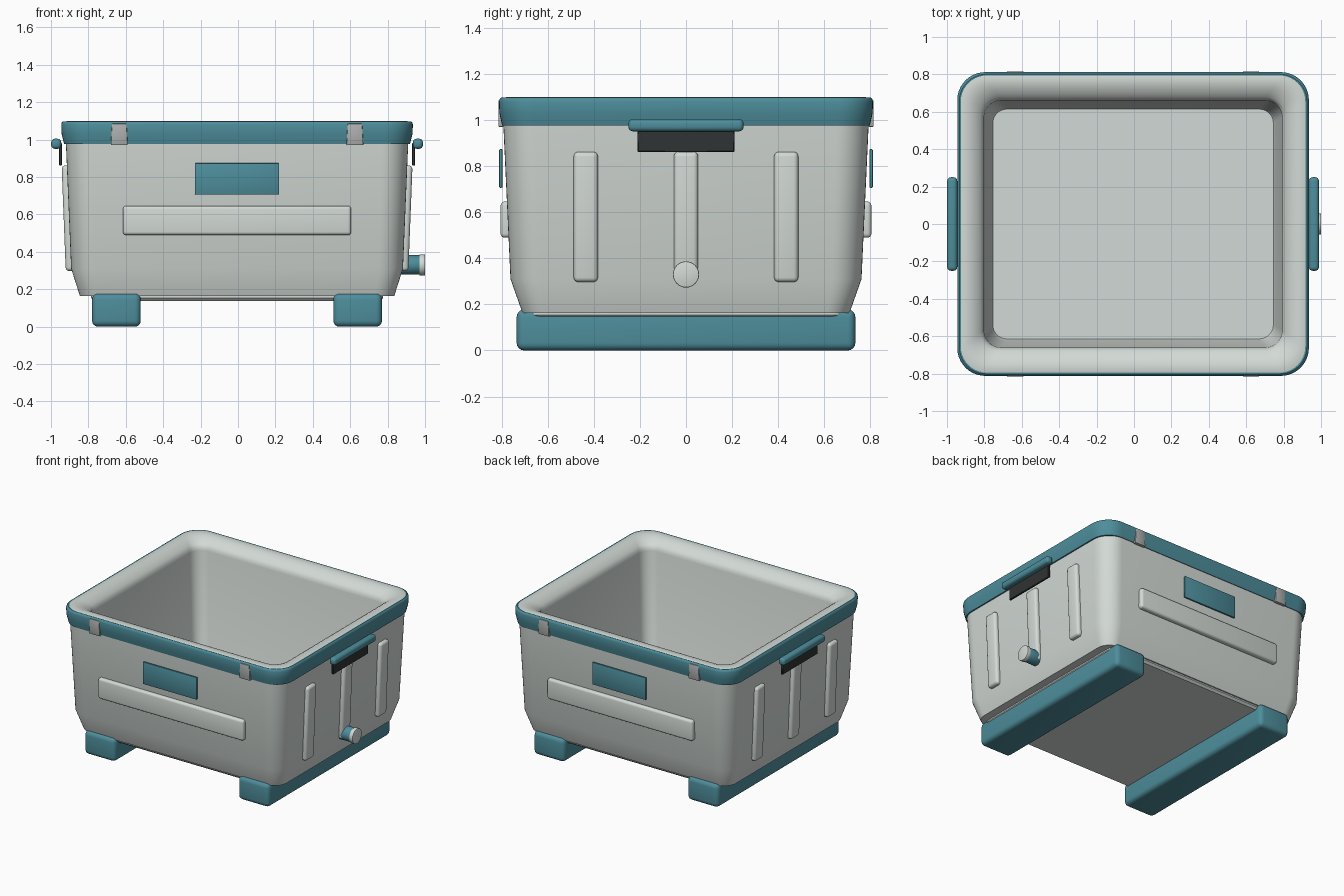
import bpy, bmesh, math
from mathutils import Matrix

if "Cube" in bpy.data.objects:
    bpy.data.objects.remove(bpy.data.objects["Cube"])

CX = -0.005  # the drain tap pushes the tub slightly off centre


def material(name, rgb):
    m = bpy.data.materials.new(name)
    m.diffuse_color = (*rgb, 1)
    m.use_nodes = True
    m.node_tree.nodes["Principled BSDF"].inputs["Base Color"].default_value = m.diffuse_color
    return m


TEAL = material("teal", (0.075, 0.27, 0.33))
SHELL = material("pale_grey", (0.65, 0.70, 0.67))
DARK = material("dark_grey", (0.03, 0.033, 0.033))
STEEL = material("latch_grey", (0.42, 0.43, 0.43))


def finish(bm, name, mat, matrix, angle=40):
    bmesh.ops.recalc_face_normals(bm, faces=bm.faces)
    me = bpy.data.meshes.new(name)
    bm.to_mesh(me)
    bm.free()
    me.shade_smooth()
    me.set_sharp_from_angle(angle=math.radians(angle))
    me.materials.append(mat)
    ob = bpy.data.objects.new(name, me)
    ob.matrix_world = matrix
    bpy.context.collection.objects.link(ob)
    return ob


def ring(bm, hx, hy, r, z, seg=10):
    """Rounded rectangle of vertices."""
    out = []
    for k, (sx, sy) in enumerate([(1, 1), (-1, 1), (-1, -1), (1, -1)]):
        for i in range(seg + 1):
            a = math.pi / 2 * (k + i / seg)
            out.append(bm.verts.new((sx * (hx - r) + r * math.cos(a),
                                     sy * (hy - r) + r * math.sin(a), z)))
    return out


def loft(name, profile, mat, closed=False):
    bm = bmesh.new()
    rings = [ring(bm, *p) for p in profile]
    pairs = list(zip(rings, rings[1:]))
    if closed:
        pairs.append((rings[-1], rings[0]))
    else:
        bm.faces.new(rings[0])
        bm.faces.new(rings[-1])
    for a, b in pairs:
        for i in range(len(a)):
            j = (i + 1) % len(a)
            bm.faces.new((a[i], a[j], b[j], b[i]))
    return finish(bm, name, mat, Matrix.Translation((CX, 0, 0)))


def box(name, loc, size, mat, bevel=0.0, tilt=0.0, flare=1.0, seg=4):
    bm = bmesh.new()
    bmesh.ops.create_cube(bm, size=1, matrix=Matrix.Diagonal((*size, 1)))
    for v in bm.verts:
        if v.co.z < 0:
            v.co.x *= flare
    if bevel:
        bmesh.ops.bevel(bm, geom=bm.edges[:], offset=bevel, segments=seg,
                        profile=0.5, affect='EDGES')
    mtx = Matrix.Translation((CX + loc[0], loc[1], loc[2])) @ Matrix.Rotation(tilt, 4, 'Y')
    return finish(bm, name, mat, mtx)


def disc(name, x0, x1, z, r, mat, bevel):
    bm = bmesh.new()
    bmesh.ops.create_cone(bm, cap_ends=True, segments=32, radius1=r, radius2=r, depth=x1 - x0)
    rims = [e for e in bm.edges if abs(e.verts[0].co.z - e.verts[1].co.z) < 1e-5]
    bmesh.ops.bevel(bm, geom=rims, offset=bevel, segments=2, profile=0.5, affect='EDGES')
    mtx = Matrix.Translation(((x0 + x1) / 2, 0, z)) @ Matrix.Rotation(math.pi / 2, 4, 'Y')
    return finish(bm, name, mat, mtx)


# hollow tub: outside wall up, over the broad rolled lip, down to the inner floor
loft("tub", [
    (0.84, 0.71, 0.10, 0.163),
    (0.887, 0.762, 0.13, 0.31),
    (0.915, 0.793, 0.14, 0.98),
    (0.924, 0.798, 0.14, 1.08),
    (0.922, 0.796, 0.138, 1.096),
    (0.905, 0.778, 0.135, 1.10),
    (0.880, 0.750, 0.125, 1.098),
    (0.855, 0.722, 0.115, 1.089),
    (0.832, 0.697, 0.105, 1.075),
    (0.815, 0.678, 0.10, 1.06),
    (0.803, 0.666, 0.095, 1.045),
    (0.797, 0.660, 0.09, 1.02),
    (0.760, 0.624, 0.08, 0.275),
    (0.750, 0.614, 0.075, 0.25)], SHELL)

# shallow plate under the tub
loft("base_plate", [
    (0.765, 0.685, 0.06, 0.138),
    (0.78, 0.70, 0.07, 0.153),
    (0.78, 0.70, 0.07, 0.18)], SHELL)

# coloured band around the rim
loft("rim_band", [
    (0.905, 0.78, 0.13, 0.977),
    (0.925, 0.798, 0.14, 0.977),
    (0.938, 0.810, 0.15, 1.03),
    (0.940, 0.812, 0.15, 1.08),
    (0.937, 0.809, 0.15, 1.092),
    (0.929, 0.801, 0.145, 1.098),
    (0.914, 0.788, 0.135, 1.095)], TEAL, closed=True)

for s, side in ((-1, "left"), (1, "right")):
    # runner feet
    box(f"{side}_foot", (s * 0.645, 0, 0.089), (0.26, 1.47, 0.178), TEAL, 0.032)
    # upright ribs following the wall slope
    for i, y in enumerate((-0.435, 0, 0.435)):
        box(f"{side}_rib_{i + 1}", (s * 0.897, y, 0.58), (0.06, 0.105, 0.565),
            SHELL, 0.02, tilt=s * 0.039)
    # handle bar and its dark hanger
    box(f"{side}_handle", (s * 0.967, 0, 0.978), (0.054, 0.50, 0.054), TEAL, 0.02)
    box(f"{side}_handle_hanger", (s * 0.944, 0, 0.922), (0.016, 0.42, 0.12), DARK, 0.003, seg=1)

for s, side in ((-1, "front"), (1, "back")):
    # long horizontal rib and thin label panel
    box(f"{side}_rib", (0, s * 0.775, 0.568), (1.22, 0.06, 0.157), SHELL, 0.018)
    box(f"{side}_panel", (0, s * 0.804, 0.79), (0.45, 0.014, 0.168), TEAL, 0.004, seg=2)
    # rim latches
    for t, end in ((-1, "left"), (1, "right")):
        box(f"{side}_{end}_latch", (t * 0.63, s * 0.803, 1.028), (0.078, 0.024, 0.114),
            STEEL, 0.004, flare=1.16, seg=2)

# drain tap on the right side
disc("drain_pipe", 0.86, 0.975, 0.33, 0.052, TEAL, 0.004)
disc("drain_cap", 0.97, 1.0, 0.33, 0.057, SHELL, 0.005)
